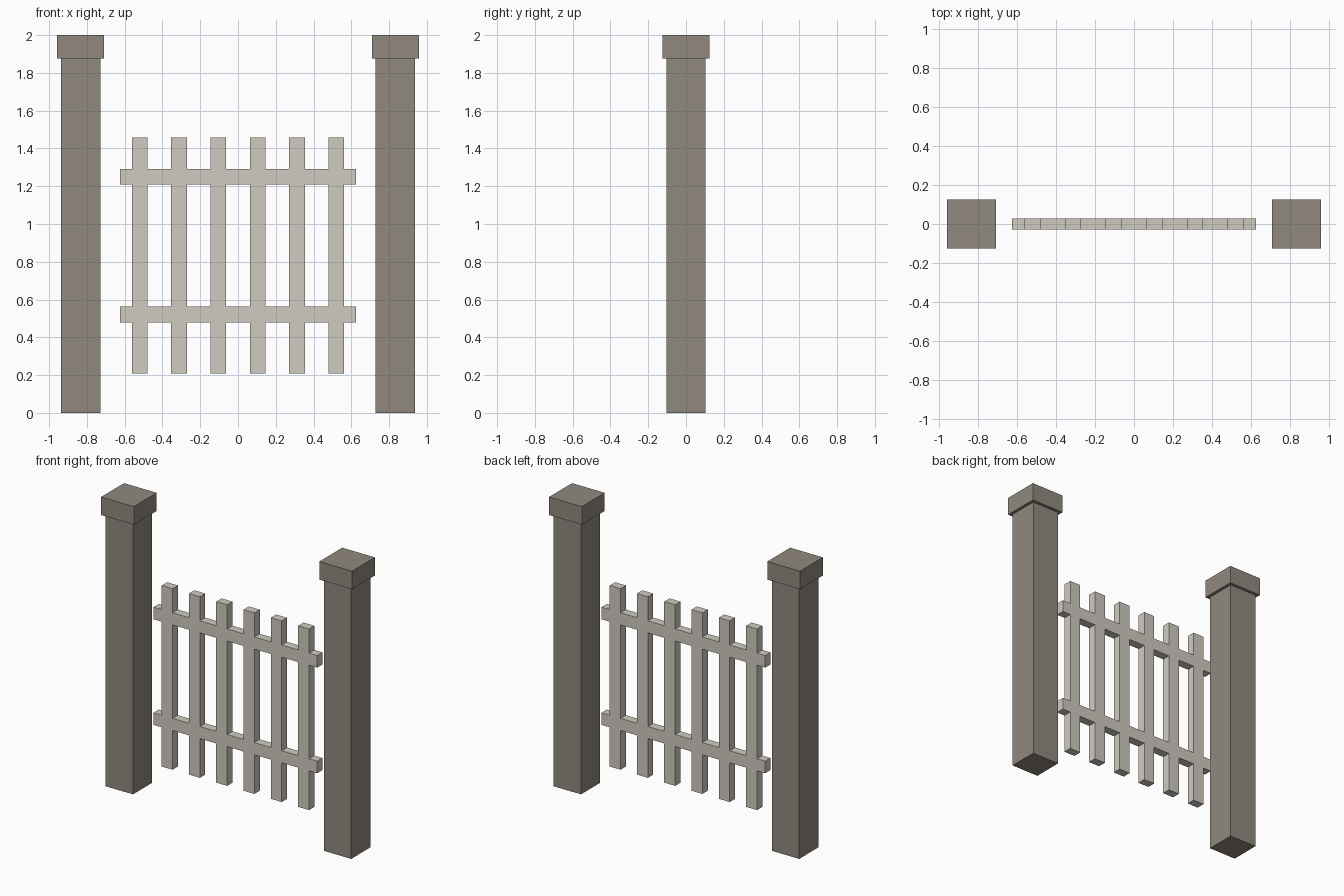
import bpy, bmesh

if "Cube" in bpy.data.objects:
    bpy.data.objects.remove(bpy.data.objects["Cube"])

def material(name, rgb):
    m = bpy.data.materials.new(name)
    m.diffuse_color = (*rgb, 1)
    m.use_nodes = True
    m.node_tree.nodes["Principled BSDF"].inputs["Base Color"].default_value = m.diffuse_color
    return m

stone = material("stone", (0.28, 0.25, 0.21))
pale_wood = material("pale_wood", (0.63, 0.60, 0.53))

def box(name, center, size, mat):
    bpy.ops.mesh.primitive_cube_add(size=1, location=center)
    ob = bpy.context.object
    ob.name = name
    ob.scale = size
    bpy.ops.object.transform_apply(location=False, rotation=False, scale=True)
    ob.data.materials.append(mat)
    return ob

# Gate posts with overhanging caps
for side, s in (("left", -1), ("right", 1)):
    x = s * 0.8333
    box(f"{side}_post", (x, 0, 0.9375), (0.2083, 0.2083, 1.875), stone)
    box(f"{side}_post_cap", (x, 0, 1.9375), (0.25, 0.25, 0.125), stone)

# Gate: pickets and rails are flush, so fill a grid and extrude it as one piece
HALF = 0.0417                                    # half width of every slat
THICK = 0.0583
pickets = [(i - 2.5) * 0.2083 for i in range(6)]
rails = [0.5208, 1.25]
xs = [-0.625] + [p + d for p in pickets for d in (-HALF, HALF)] + [0.625]
zs = [0.2083] + [r + d for r in rails for d in (-HALF, HALF)] + [1.4583]

bm = bmesh.new()
grid = {}

def vert(i, k):
    if (i, k) not in grid:
        grid[i, k] = bm.verts.new((xs[i], -THICK / 2, zs[k]))
    return grid[i, k]

for i in range(len(xs) - 1):
    for k in range(len(zs) - 1):
        if i % 2 or k % 2:                       # odd column = picket, odd row = rail
            bm.faces.new([vert(i, k), vert(i + 1, k), vert(i + 1, k + 1), vert(i, k + 1)])

ext = bmesh.ops.extrude_face_region(bm, geom=bm.faces[:], use_keep_orig=True)
bmesh.ops.translate(bm, vec=(0, THICK, 0),
                    verts=[v for v in ext["geom"] if isinstance(v, bmesh.types.BMVert)])
bmesh.ops.recalc_face_normals(bm, faces=bm.faces[:])
mesh = bpy.data.meshes.new("picket_gate")
bm.to_mesh(mesh)
bm.free()
mesh.materials.append(pale_wood)
gate = bpy.data.objects.new("picket_gate", mesh)
bpy.context.collection.objects.link(gate)
